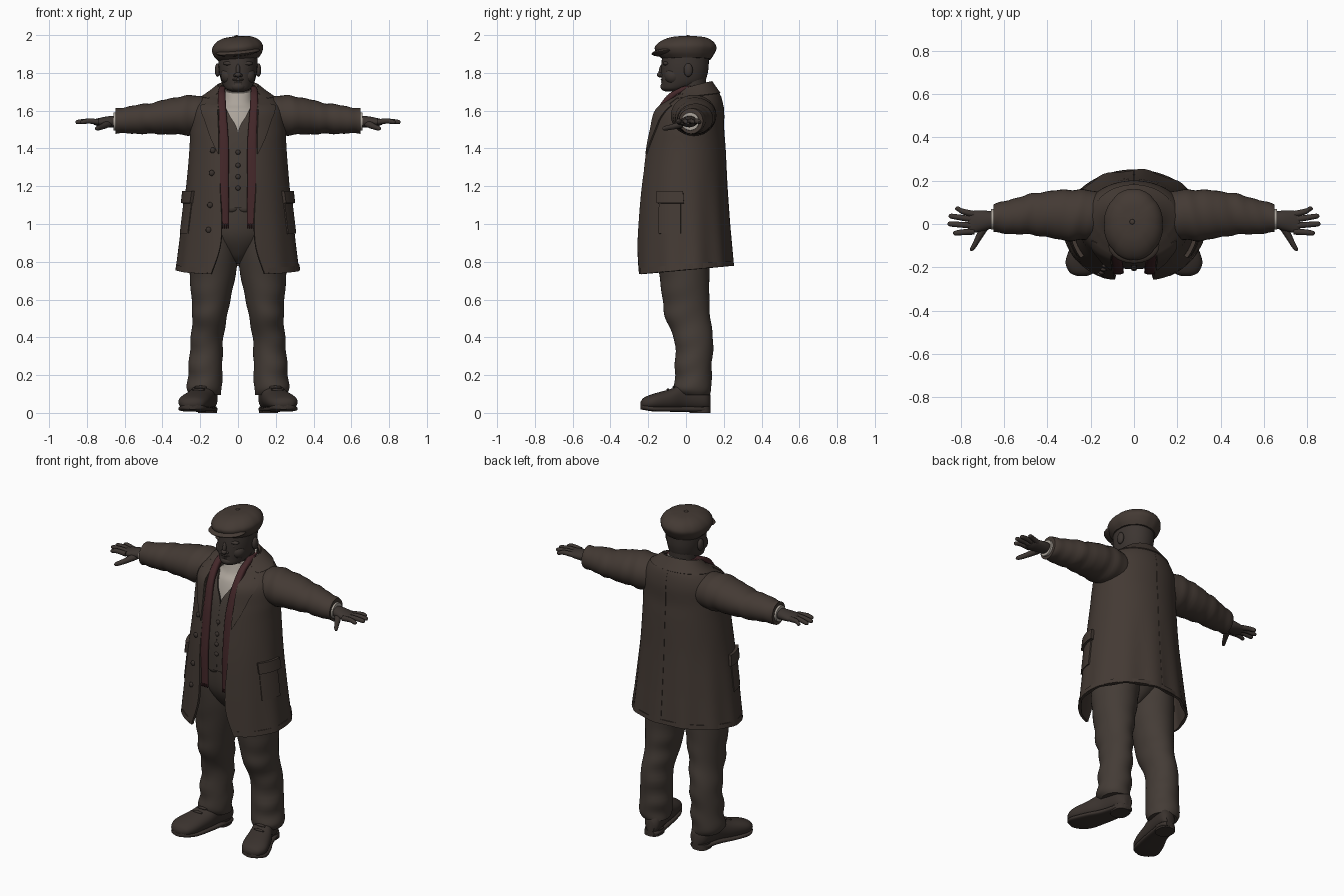
import bpy, bmesh
from math import sin, cos, asin, pi, copysign, radians
from mathutils import Matrix, Vector

if "Cube" in bpy.data.objects:
    bpy.data.objects.remove(bpy.data.objects["Cube"], do_unlink=True)


def material(name, *rgb):
    m = bpy.data.materials.new(name)
    m.use_nodes = True
    m.diffuse_color = (*rgb, 1)
    m.node_tree.nodes["Principled BSDF"].inputs["Base Color"].default_value = (*rgb, 1)
    return m


wool = material("dark brown wool", .057, .042, .034)
tweed = material("brown tweed", .058, .045, .037)
skin = material("shadowed skin", .046, .036, .031)
leather = material("dark leather", .042, .032, .027)
red = material("dull red knit", .056, .020, .022)
linen = material("off white linen", .41, .37, .325)

parts = []
AXES = {"z": lambda u, v, w: (u, v, w),
        "x": lambda u, v, w: (w, u, v),
        "y": lambda u, v, w: (u, w, v)}


def finish(name, bm, mat, mirror=False, thick=0):
    bmesh.ops.recalc_face_normals(bm, faces=bm.faces)
    mesh = bpy.data.meshes.new(name)
    bm.to_mesh(mesh)
    bm.free()
    mesh.materials.append(mat)
    ob = bpy.data.objects.new(name, mesh)
    bpy.context.collection.objects.link(ob)
    if thick:
        mod = ob.modifiers.new("thickness", "SOLIDIFY")
        mod.thickness, mod.offset = thick, 0
    if mirror:
        ob.modifiers.new("other side", "MIRROR")
    parts.append(ob)
    return ob


def sheet(name, rows, mat, closed=False, mirror=False, thick=0):
    bm = bmesh.new()
    grid = [[bm.verts.new(p) for p in row] for row in rows]
    n = len(grid[0])
    for r0, r1 in zip(grid, grid[1:]):
        for i in range(n if closed else n - 1):
            j = (i + 1) % n
            bm.faces.new((r0[i], r0[j], r1[j], r1[i]))
    if closed:
        bm.faces.new(grid[0])
        bm.faces.new(grid[-1])
    return finish(name, bm, mat, mirror, thick)


def smooth(secs, steps=6):
    """Sections: centre u, centre v, position w, radius u, radius v, tilt, opening."""
    secs = [tuple(s) + (0,) * (7 - len(s)) for s in secs]
    out = []
    for i in range(len(secs) - 1):
        quad = [secs[max(i - 1, 0)], secs[i], secs[i + 1], secs[min(i + 2, len(secs) - 1)]]
        for k in range(steps):
            t = k / steps
            out.append([b + t * (c - a) / 2 + t * t * (a - 2.5 * b + 2 * c - d / 2)
                        + t ** 3 * (3 * (b - c) + d - a) / 2 for a, b, c, d in zip(*quad)])
    return out + [list(secs[-1])]


def ring_point(sec, th, e=1.0, off=0.0):
    u, v, w, a, b, k, _ = sec
    dv = -(b + off) * copysign(abs(cos(th)) ** e, cos(th))
    return u + (a + off) * copysign(abs(sin(th)) ** e, sin(th)), v + dv, w + k * dv


def tube(name, secs, mat, axis="z", e=1.0, n=32, opened=False, mirror=False,
         thick=0, fold=None):
    rows = []
    for s in smooth(secs):
        start = asin(min(1, max(0, s[6]) / s[3]) ** (1 / e)) if opened else 0
        row = []
        for i in range(n + opened):
            th = start + (2 * pi - 2 * start) * i / n
            off = fold(s[2], th) if fold else 0
            row.append(AXES[axis](*ring_point(s, th, e, off)))
        rows.append(row)
    return sheet(name, rows, mat, not opened, mirror, thick)


def at(secs, w, th, e=1.0, off=0.0):
    """Point on a lofted surface at height w and angle th."""
    dense = smooth(secs)
    for p, q in zip(dense, dense[1:]):
        if p[2] <= w <= q[2]:
            t = (w - p[2]) / (q[2] - p[2])
            return ring_point([a + t * (b - a) for a, b in zip(p, q)], th, e, off)
    return ring_point(dense[-1], th, e, off)


def drape(name, rows, mat, off, thick, n=8, steps=4, mirror=True):
    """Cloth panel following the coat, from rows of height and angle range."""
    pts = []
    for p, q in zip(rows, rows[1:]):
        for k in range(steps + 1):
            w, a, b = [x + (y - x) * k / steps for x, y in zip(p, q)]
            if k or not pts:
                pts.append([at(coat, w, a + (b - a) * i / n, off=off) for i in range(n + 1)])
    return sheet(name, pts, mat, mirror=mirror, thick=thick)


def blob(name, loc, size, mat, mirror=False, tilt=0.0):
    bm = bmesh.new()
    m = Matrix.Translation(loc) @ Matrix.Rotation(tilt, 4, "X") @ Matrix.Diagonal((*size, 1))
    bmesh.ops.create_uvsphere(bm, u_segments=20, v_segments=12, radius=1, matrix=m)
    return finish(name, bm, mat, mirror)


# Overcoat, open at the front
coat = [(0, -.012, .755, .32, .255, .09, .14), (0, -.014, .88, .304, .248, .04, .095),
        (0, -.015, 1, .29, .24, 0, .085), (0, -.015, 1.2, .267, .226, 0, .093),
        (0, -.006, 1.4, .25, .207, 0, .093), (0, 0, 1.5, .247, .193, 0, .098),
        (0, .012, 1.6, .236, .181, 0, .1), (0, .034, 1.66, .195, .144, .1, .095),
        (0, .042, 1.695, .145, .107, .22, .09), (0, .043, 1.728, .102, .084, .28, .08)]
tube("overcoat", coat, wool, n=72, opened=True, thick=.014,
     fold=lambda w, th: .012 * max(0, 1.3 - w) * sin(11 * th) * sin(th / 2))
drape("lapel", [(1.37, .4, .41), (1.45, .4, .58), (1.55, .42, .76), (1.63, .46, 1),
                (1.64, .48, .86), (1.67, .52, .9), (1.7, .68, 1.05)], wool, .011, .009)
drape("coat_collar", [(1.672, .98, 2 * pi - .98), (1.728, .8, 2 * pi - .8)],
      wool, .007, .012, n=40, mirror=False)
drape("pocket_flap", [(1.11, 1.0, 1.59), (1.175, .98, 1.57)], wool, .017, .018)
drape("pocket_patch", [(.95, 1.04, 1.52), (1.12, 1.02, 1.52)], wool, .008, .01)
drape("hem_band", [(.757, .52, 2 * pi - .52), (.785, .52, 2 * pi - .52)],
      wool, .006, .006, n=60, mirror=False)
drape("back_seam", [(.79, pi - .012, pi + .012), (1.66, pi - .012, pi + .012)],
      wool, .007, .004, n=2, steps=20, mirror=False)
for w in (.97, 1.1, 1.27, 1.39):
    blob("coat_button", at(coat, w, -.54, off=.01), (.015, .009, .015), leather)

# Sleeves, shirt cuffs and hands
tube("sleeve", [(.045, 1.57, .15, .1, .095), (.042, 1.575, .22, .115, .106),
                (.041, 1.573, .32, .117, .1), (.046, 1.56, .45, .098, .083),
                (.035, 1.552, .56, .081, .074), (.025, 1.545, .648, .065, .064)],
     wool, "x", mirror=True,
     fold=lambda w, th: .004 * sin(w * 65 + 2 * sin(th)) * sin(w * 17))
tube("shirt_cuff", [(.023, 1.543, .63, .049, .049), (.022, 1.543, .659, .047, .047)],
     linen, "x", mirror=True)
tube("palm", [(.02, 1.543, .64, .036, .03), (.016, 1.541, .69, .046, .029),
              (.01, 1.539, .74, .051, .021), (.007, 1.54, .765, .045, .013)],
     skin, "x", n=20, mirror=True)
for base, tip, reach in ((.045, .07, .825), (.02, .036, .855), (-.008, 0, .86), (-.034, -.042, .835)):
    mid = (base + tip) / 2
    tube("finger", [(base, 1.54, .735, .015, .015), (mid, 1.545, .79, .0135, .0135),
                    (tip, 1.54, reach - .012, .0115, .0115), (tip, 1.539, reach, .004, .004)],
         skin, "x", n=12, mirror=True)
tube("thumb", [(.75, 1.505, -.124, .005, .005), (.744, 1.507, -.112, .012, .012),
               (.72, 1.515, -.07, .016, .015), (.69, 1.53, -.015, .023, .019)],
     skin, "y", n=12, mirror=True)

# Waistcoat over the shirt
vest = [(0, -.01, 1.085, .2, .19), (0, -.01, 1.25, .2, .193), (0, -.01, 1.4, .195, .175),
        (0, -.003, 1.5, .19, .162, 0, .004), (0, .015, 1.57, .17, .152, 0, .042),
        (0, .03, 1.65, .12, .12, .1, .075)]
tube("waistcoat", vest, tweed, e=.85, n=48, opened=True, thick=.01)
for w in (1.19, 1.25, 1.31, 1.38):
    blob("waistcoat_button", at(vest, w, 0, .85, .005), (.013, .009, .013), leather)
for x in (-.038, .038):
    blob("waistcoat_point", (x, -.185, 1.09), (.04, .014, .028), tweed)
tube("shirt", [(0, 0, 1.42, .16, .15), (0, .01, 1.52, .16, .15), (0, .022, 1.6, .13, .135),
               (0, .03, 1.66, .09, .112, .2), (0, .03, 1.72, .082, .09, .3)], linen, e=.9)

# Scarf with fringed ends, tucked under the coat
tube("scarf", [(.078, -.221, 1, .031, .012), (.076, -.218, 1.2, .027, .012),
               (.074, -.197, 1.4, .025, .012), (.077, -.176, 1.5, .023, .013),
               (.084, -.14, 1.6, .022, .016), (.086, -.076, 1.68, .02, .025),
               (.085, -.01, 1.715, .017, .035), (.078, .03, 1.73, .014, .04)],
     red, e=.7, n=24, mirror=True)
for i in range(6):
    blob("scarf_fringe", (.052 + i * .0105, -.221, .995), (.005, .008, .022), red, True)

# Trousers
tube("trouser_seat", [(0, -.01, .79, .015, .05), (0, -.01, .84, .09, .11),
                      (0, -.01, .95, .2, .17), (0, -.01, 1.12, .19, .183)], tweed)
tube("trouser_leg", [(.172, .045, .095, .082, .08), (.177, .038, .13, .092, .098),
                     (.173, .038, .22, .09, .097), (.165, .042, .38, .086, .102),
                     (.151, .01, .5, .091, .119), (.143, 0, .6, .103, .124),
                     (.133, -.01, .75, .124, .134), (.125, -.012, .85, .126, .147),
                     (.115, -.012, .98, .11, .158)],
     tweed, n=40, mirror=True,
     fold=lambda w, th: .007 * max(0, 1 - w) * sin(w * 48 + 2 * sin(th + 1)) * (1 + sin(th * 2)) / 2)

# Shoes with soles, heels and laces
shoe = [(.24, .047, -.24, .022, .012), (.24, .05, -.222, .058, .031),
        (.235, .058, -.17, .08, .044), (.208, .07, -.08, .074, .057),
        (.18, .088, 0, .06, .072), (.158, .075, .1, .05, .06), (.152, .06, .13, .025, .035)]
tube("shoe", shoe, leather, "y", e=.9, mirror=True)
tube("shoe_sole", [(x, .02 + max(0, -.16 - y) * .15, y, r, .014) for x, _, y, r, _ in shoe],
     leather, "y", e=.6, mirror=True)
tube("shoe_heel", [(.162, .075, 0, .05, .056), (.162, .075, .035, .048, .054)],
     leather, e=.8, mirror=True)
for i in range(3):
    blob("shoe_lace", (.209 - i * .011, -.095 + i * .032, .122 + i * .014),
         (.034, .008, .008), leather, True)

# Head and face
tube("neck", [(0, .03, 1.62, .085, .085), (0, .03, 1.7, .077, .075),
              (0, .03, 1.82, .08, .08)], skin)
tube("head", [(0, -.07, 1.702, .035, .04), (0, -.052, 1.716, .065, .075),
              (0, -.018, 1.75, .086, .112), (0, -.008, 1.8, .099, .123),
              (0, -.004, 1.86, .104, .125), (0, 0, 1.92, .1, .12),
              (0, 0, 1.95, .07, .08)], skin, e=.95)
blob("chin", (0, -.105, 1.728), (.04, .03, .026), skin)
blob("nose_tip", (0, -.136, 1.79), (.018, .018, .014), skin)
blob("nose_bridge", (0, -.126, 1.816), (.012, .017, .038), skin, tilt=-.25)
blob("upper_lip", (0, -.122, 1.764), (.032, .012, .007), skin)
blob("lower_lip", (0, -.12, 1.752), (.027, .012, .007), skin)
for label, loc, size in (("nostril", (.015, -.127, 1.787), (.01, .012, .009)),
                         ("brow", (.043, -.105, 1.85), (.036, .018, .012)),
                         ("eye", (.041, -.106, 1.826), (.018, .013, .01)),
                         ("cheek", (.05, -.068, 1.785), (.042, .046, .045)),
                         ("ear", (.108, .012, 1.815), (.015, .024, .036))):
    blob(label, loc, size, skin, True)

# Flat cap, worn slightly to one side, its crown pulled forward over the peak
cap = tube("flat_cap", [(0, .004, 1.872, .11, .128), (0, -.002, 1.9, .13, .152),
                        (0, -.002, 1.935, .137, .165), (0, .004, 1.968, .115, .138),
                        (0, .01, 1.988, .074, .09), (0, .01, 1.994, .02, .025)],
           wool, n=48, fold=lambda w, th: -.003 * (abs(cos(4 * th)) ** 12))
peak = blob("cap_peak", (0, -.1, 1.91), (.118, .083, .019), wool, tilt=.12)
knob = blob("cap_button", (0, .01, 1.994), (.012, .012, .006), wool)
pivot = Vector((0, 0, 1.9))
lean = Matrix.Translation(pivot) @ Matrix.Rotation(radians(-5), 4, "Y") @ Matrix.Translation(-pivot)
for ob in (cap, peak, knob):
    ob.data.transform(lean)

# Apply the modifiers and shade smoothly with sharp cloth edges
bpy.ops.object.select_all(action="DESELECT")
for ob in parts:
    ob.select_set(True)
bpy.context.view_layer.objects.active = parts[0]
bpy.ops.object.convert(target="MESH")
bpy.ops.object.shade_smooth_by_angle(angle=radians(45))
